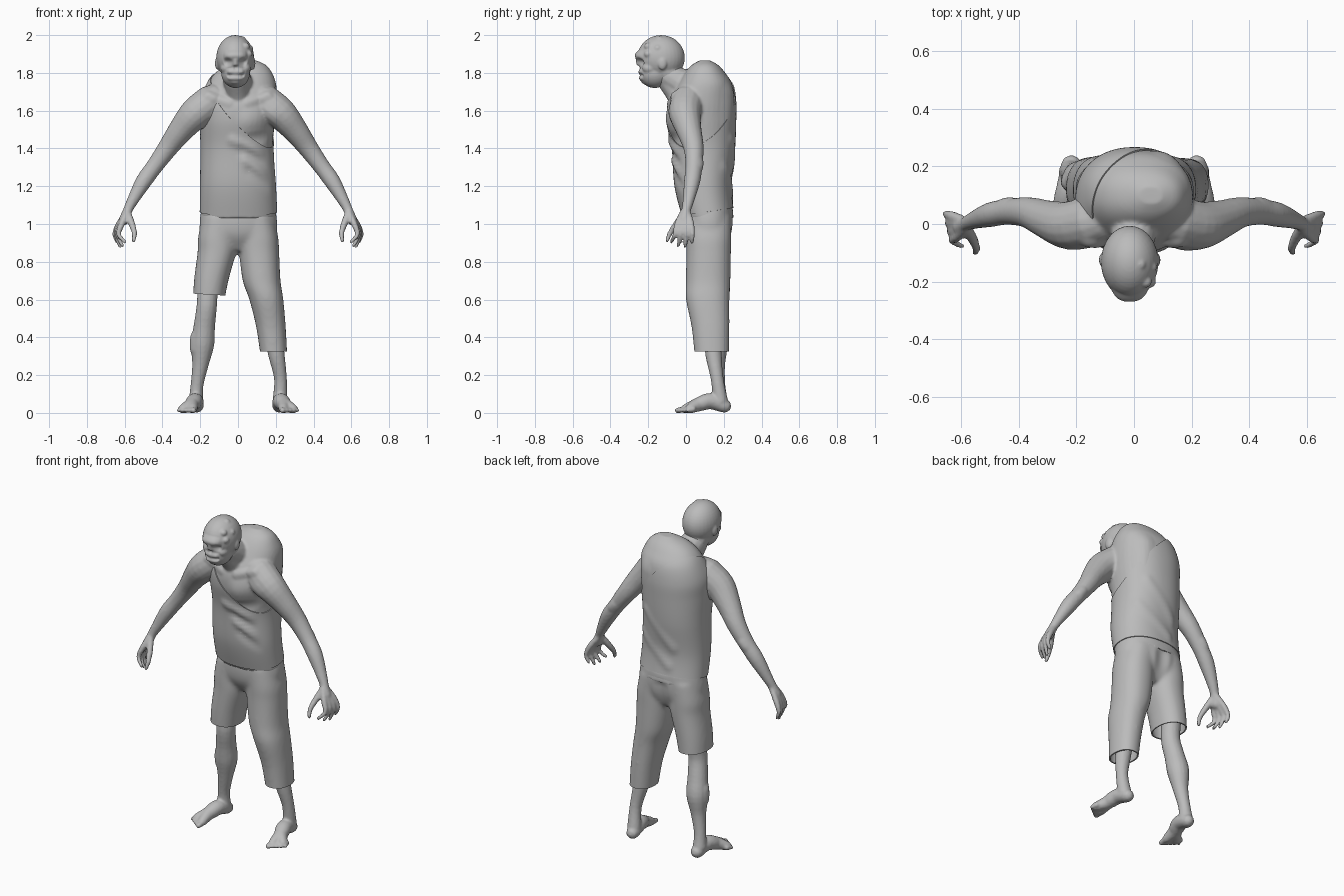
import bpy, bmesh, math
from mathutils import Vector, Quaternion, Matrix

if "Cube" in bpy.data.objects:
    bpy.data.objects.remove(bpy.data.objects["Cube"], do_unlink=True)

clay = bpy.data.materials.new("plain grey")
clay.use_nodes = True
clay.diffuse_color = (0.5, 0.5, 0.5, 1)
clay.node_tree.nodes["Principled BSDF"].inputs["Base Color"].default_value = (0.5, 0.5, 0.5, 1)


def spline(rows, steps):
    """Catmull-Rom interpolation of rows of numbers."""
    rows = [Vector(row) for row in rows]
    padded = [rows[0]] + rows + [rows[-1]]
    result = []
    for i in range(len(rows) - 1):
        a, b, c, d = padded[i:i + 4]
        for s in range(steps):
            t = s / steps
            result.append(b + (c - a) * (t / 2)
                          + (a * 2 - b * 5 + c * 4 - d) * (t * t / 2)
                          + (b * 3 - a - c * 3 + d) * (t ** 3 / 2))
    return result + [rows[-1]]


def bridge(bm, rings, caps=True):
    """Skin a list of point rings."""
    loops = [[bm.verts.new(p) for p in ring] for ring in rings]
    count = len(loops[0])
    faces = []
    for low, high in zip(loops, loops[1:]):
        for i in range(count):
            j = (i + 1) % count
            faces.append(bm.faces.new((low[i], low[j], high[j], high[i])))
    if caps:
        faces += [bm.faces.new(loops[0][::-1]), bm.faces.new(loops[-1])]
    bmesh.ops.recalc_face_normals(bm, faces=faces)


def loft(bm, rows, grow=0, caps=True, sides=40, steps=5, power=2.2):
    """Horizontal rounded sections from rows of x, y, z, half width, half depth."""
    def bend(value):
        return math.copysign(abs(value) ** (2 / power), value)
    rings = []
    for x, y, z, rx, ry in spline(rows, steps):
        angles = [math.tau * i / sides for i in range(sides)]
        rings.append([(x + (rx + grow) * bend(math.cos(a)),
                       y + (ry + grow) * bend(math.sin(a)), z) for a in angles])
    bridge(bm, rings, caps)


def tube(bm, rows, flip=1, sides=16, steps=4):
    """Round-ended limb from rows of x, y, z, radius."""
    rows = spline(rows, steps)
    pts = [Vector((r[0] * flip, r[1], r[2])) for r in rows]
    radii = [r[3] for r in rows]
    start, end = (pts[0] - pts[1]).normalized(), (pts[-1] - pts[-2]).normalized()
    first, last = radii[0], radii[-1]
    pts = [pts[0] + start * first * k for k in (0.95, 0.6)] + pts
    pts += [pts[-1] + end * last * k for k in (0.6, 0.95)]
    radii = [first * 0.3, first * 0.8] + radii + [last * 0.8, last * 0.3]
    turn, old, rings = Quaternion(), Vector((0, 0, 1)), []
    for i, (p, r) in enumerate(zip(pts, radii)):
        way = (pts[min(i + 1, len(pts) - 1)] - pts[max(i - 1, 0)]).normalized()
        turn = old.rotation_difference(way) @ turn
        old = way
        rings.append([p + turn @ Vector((r * math.cos(math.tau * k / sides),
                                         r * math.sin(math.tau * k / sides), 0))
                      for k in range(sides)])
    bridge(bm, rings)


def ball(bm, centre, size):
    matrix = Matrix.Translation(centre) @ Matrix.Diagonal((*size, 1))
    bmesh.ops.create_uvsphere(bm, u_segments=32, v_segments=20, radius=1, matrix=matrix)


def cut(bm, geom, point, normal):
    """Slice off everything beyond the plane."""
    bmesh.ops.bisect_plane(bm, geom=geom, clear_outer=True, plane_co=point, plane_no=normal)


def bake(obj):
    """Replace the mesh with its modified result."""
    bpy.context.view_layer.update()
    graph = bpy.context.evaluated_depsgraph_get()
    mesh = bpy.data.meshes.new_from_object(obj.evaluated_get(graph))
    obj.modifiers.clear()
    obj.data = mesh


def make(name, bm, voxel=0, smooth=4):
    mesh = bpy.data.meshes.new(name)
    bm.to_mesh(mesh)
    bm.free()
    mesh.materials.append(clay)
    obj = bpy.data.objects.new(name, mesh)
    bpy.context.collection.objects.link(obj)
    if voxel:
        fuse = obj.modifiers.new("fuse", "REMESH")
        fuse.mode, fuse.voxel_size = "VOXEL", voxel
        relax = obj.modifiers.new("relax", "SMOOTH")
        relax.factor, relax.iterations = 0.5, smooth
        bake(obj)
    return obj


def sculpt(obj, a, b, radius, push):
    """Push the surface near the segment a-b with a soft falloff."""
    a, b, push = Vector(a), Vector(b), Vector(push)
    line = b - a
    for v in obj.data.vertices:
        t = (v.co - a).dot(line) / max(line.length_squared, 1e-9)
        d = (v.co - a - line * min(max(t, 0), 1)).length / radius
        if d < 1:
            v.co += push * (1 - d * d) ** 2


def finish(obj, thickness=0):
    if thickness:
        shell = obj.modifiers.new("cloth", "SOLIDIFY")
        shell.thickness, shell.offset = thickness, -1
        bake(obj)
    bpy.context.view_layer.objects.active = obj
    obj.select_set(True)
    bpy.ops.object.shade_smooth_by_angle(angle=math.radians(50))
    obj.select_set(False)


# Hunched torso with neck, arms and hands
torso = [(.003, .12, 1.03, .2, .133), (0, .09, 1.2, .195, .145), (-.005, .092, 1.4, .188, .162),
         (0, .08, 1.55, .197, .18), (.005, .083, 1.65, .2, .177), (.02, .1, 1.74, .182, .145),
         (.03, .1, 1.8, .15, .108), (.045, .1, 1.84, .105, .072), (.06, .1, 1.865, .04, .03)]
bm = bmesh.new()
loft(bm, torso)
tube(bm, [(0, .05, 1.7, .09), (0, -.02, 1.74, .08), (-.01, -.1, 1.79, .07)])
tube(bm, [(0, -.03, 1.6, .05), (0, -.04, 1.68, .062), (-.01, -.09, 1.76, .062)])
for side in (-1, 1):
    tube(bm, [(.14, .01, 1.65, .09), (.225, -.005, 1.585, .085), (.3, .015, 1.5, .068),
              (.37, .04, 1.405, .054), (.44, .042, 1.308, .045), (.5, .032, 1.225, .043),
              (.56, .012, 1.12, .03), (.585, 0, 1.07, .025), (.605, -.01, 1.02, .028)], side)
    for i in range(4):
        y, droop = -.045 + .024 * i, .02 * abs(i - 1.6)
        tube(bm, [(.588, y * .4, 1.06, .016), (.615 + .005 * i, y, 1.0, .017),
                  (.632 + .007 * i, y * 1.3, .945, .013),
                  (.598 + .013 * i, y * 1.5 - .01, .873 + droop, .01)], side)
    tube(bm, [(.585, -.01, 1.06, .019), (.562, -.05, 1.0, .018), (.548, -.085, .95, .014),
              (.553, -.1, .91, .01)], side)
body = make("upper_body", bm, .008)
# Bare chest, collar bones, elbows and shoulder blade
sculpt(body, (.07, -.1, 1.54), (.15, -.08, 1.56), .09, (0, -.012, 0))
sculpt(body, (.06, -.09, 1.44), (.19, -.04, 1.46), .05, (0, .01, 0))
for side in (-1, 1):
    sculpt(body, (.05 * side, -.08, 1.64), (.16 * side, -.06, 1.68), .035, (0, -.008, .004))
    sculpt(body, (.45 * side, .08, 1.31), (.44 * side, .08, 1.32), .04, (0, .006, 0))
sculpt(body, (.12, .23, 1.68), (.14, .24, 1.55), .08, (0, .01, 0))
finish(body)

# Head with jaw, ears and scalp lumps
bm = bmesh.new()
ball(bm, (-.015, -.132, 1.88), (.1, .126, .12))
ball(bm, (-.013, -.165, 1.8), (.076, .085, .08))
tube(bm, [(-.01, -.07, 1.77, .068), (-.013, -.11, 1.82, .08)])
for side in (-1, 1):
    ball(bm, (-.015 + .094 * side, -.125, 1.85), (.013, .024, .034))
    ball(bm, (-.013 + .05 * side, -.19, 1.825), (.03, .042, .03))
for spot in ((.04, -.2, 1.94), (.058, -.15, 1.93), (.02, -.14, 1.975), (.055, -.2, 1.9)):
    ball(bm, spot, (.022, .022, .02))
head = make("head", bm, .005, 8)
sculpt(head, (-.06, -.25, 1.893), (.035, -.25, 1.893), .035, (0, -.015, 0))
for side in (-1, 1):
    x = -.013 + .042 * side
    sculpt(head, (x, -.25, 1.858), (x, -.24, 1.858), .03, (0, .016, 0))
sculpt(head, (-.013, -.25, 1.87), (-.013, -.25, 1.845), .02, (0, -.01, 0))
sculpt(head, (-.013, -.255, 1.828), (-.013, -.255, 1.823), .017, (0, .012, 0))
for z, push in ((1.806, -.008), (1.788, .011), (1.77, -.007), (1.74, -.008)):
    sculpt(head, (-.045, -.235, z), (.02, -.235, z), .02, (0, push, 0))
finish(head)

# Torn shirt hanging from one shoulder, hem higher at the back
bm = bmesh.new()
loft(bm, torso, grow=.006, caps=False, sides=96, steps=10)
cut(bm, bm.verts[:] + bm.edges[:] + bm.faces[:], (-.17, -.03, 1.74), (1.06, -.6, 1))
cut(bm, bm.verts[:] + bm.edges[:] + bm.faces[:], (0, -.02, 1.045), (0, .15, -1))
shirt = make("torn_shirt", bm)
for start, end, push in (((-.03, -.09, 1.44), (.17, -.05, 1.36), -.012),
                         ((.02, -.09, 1.39), (.16, -.05, 1.31), .01),
                         ((.04, -.08, 1.34), (.18, -.04, 1.24), -.012),
                         ((.06, -.07, 1.28), (.18, -.03, 1.18), .008),
                         ((.1, .23, 1.45), (-.08, .24, 1.25), .008),
                         ((.15, .2, 1.3), (-.05, .24, 1.14), .008)):
    sculpt(shirt, start, end, .04, (0, push, 0))
finish(shirt, .005)

# Ragged trousers, one leg shorter
bm = bmesh.new()
loft(bm, [(.002, .12, 1.1, .193, .128), (.002, .12, 1.0, .206, .13), (0, .12, .93, .19, .115),
          (0, .12, .86, .11, .07)])
loft(bm, [(.09, .12, 1.04, .1, .12), (.108, .12, .93, .105, .12), (.112, .12, .85, .106, .118),
          (.125, .117, .7, .1, .118), (.15, .115, .6, .09, .115), (.175, .13, .45, .078, .1),
          (.192, .137, .28, .07, .09)])
loft(bm, [(-.09, .12, 1.04, .1, .12), (-.108, .12, .93, .103, .12), (-.112, .12, .85, .102, .118),
          (-.142, .12, .7, .091, .114), (-.16, .123, .55, .08, .108)])
trousers = make("ragged_trousers", bm, .01, 14)
bm = bmesh.new()
bm.from_mesh(trousers.data)
for side, hem, slant in ((1, .325, 0), (-1, .617, -.06)):
    faces = [f for f in bm.faces if f.calc_center_median().x * side > 0
             and f.calc_center_median().z < .78]
    cut(bm, list({item for f in faces for item in (*f.verts, *f.edges, f)}),
        (0, 0, hem), (slant, 0, -1))
bm.to_mesh(trousers.data)
bm.free()
sculpt(trousers, (0, .26, 1.0), (0, .26, .86), .06, (0, -.015, 0))
finish(trousers, .008)

# Bare lower legs and feet
shins = {"left": [(.185, .14, .42, .05), (.205, .147, .3, .043), (.225, .165, .18, .034),
                  (.222, .183, .06, .04)],
         "right": [(.16, .13, .68, .055), (.165, .12, .57, .054), (.178, .14, .46, .057),
                   (.188, .158, .36, .062), (.2, .164, .25, .043), (.218, .175, .14, .034),
                   (.222, .183, .06, .04)]}
for label, rows in shins.items():
    side = 1 if label == "left" else -1
    bm = bmesh.new()
    tube(bm, rows, side)
    for toe_x, toe_y in ((.24, 0), (.29, .02)):
        tube(bm, [(.218, .203, .037, .037), (.226, .13, .062, .043), (.243, .07, .046, .038),
                  (toe_x, toe_y, .022, .026)], side)
    for i in range(5):
        tube(bm, [(.23 + .018 * i, .01 + .007 * i, .02, .016),
                  (.236 + .02 * i, -.045 + .013 * i, .013, .015 - .0015 * i)], side)
    leg = make(label + "_lower_leg", bm, .007)
    if side < 0:
        sculpt(leg, (-.24, .14, .4), (-.24, .14, .34), .04, (-.008, 0, 0))
    for v in leg.data.vertices:
        v.co.z = max(v.co.z, 0)
    finish(leg)
